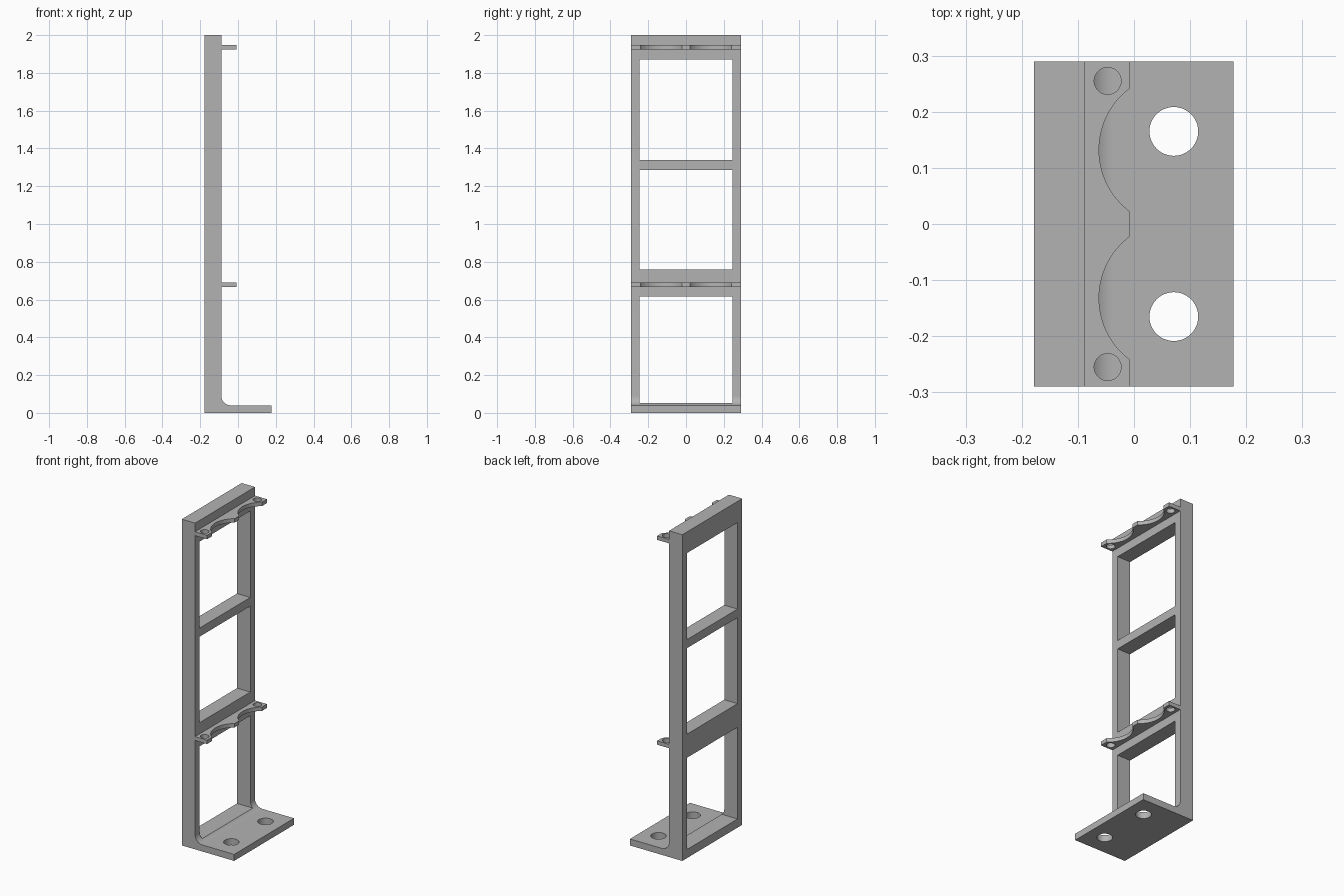
import bpy, bmesh
from math import sin, cos, pi, asin
from mathutils import Vector, Matrix

cube = bpy.data.objects.get("Cube")
if cube:
    bpy.data.objects.remove(cube, do_unlink=True)

grey = bpy.data.materials.new("plain grey")
grey.use_nodes = True
colour = (0.45, 0.45, 0.45, 1)
grey.diffuse_color = colour
grey.node_tree.nodes["Principled BSDF"].inputs["Base Color"].default_value = colour

HALF = 0.29                     # half width
BACK, FACE, TOE = -0.178, -0.088, 0.177
FLOOR, FILLET = 0.04, 0.05


def make(name, bm):
    bmesh.ops.recalc_face_normals(bm, faces=bm.faces)
    mesh = bpy.data.meshes.new(name)
    bm.to_mesh(mesh)
    bm.free()
    ob = bpy.data.objects.new(name, mesh)
    bpy.context.collection.objects.link(ob)
    mesh.materials.append(grey)
    return ob


def extrude(name, points, direction):
    bm = bmesh.new()
    face = bm.faces.new([bm.verts.new(p) for p in points])
    out = bmesh.ops.extrude_face_region(bm, geom=[face])
    verts = [v for v in out["geom"] if isinstance(v, bmesh.types.BMVert)]
    bmesh.ops.translate(bm, verts=verts, vec=Vector(direction))
    return make(name, bm)


def block(x0, x1, y0, y1, z0, z1):
    bm = bmesh.new()
    bmesh.ops.create_cube(bm, size=1)
    bmesh.ops.scale(bm, verts=bm.verts, vec=(x1 - x0, y1 - y0, z1 - z0))
    bmesh.ops.translate(bm, verts=bm.verts, vec=((x0 + x1) / 2, (y0 + y1) / 2, (z0 + z1) / 2))
    return make("window_cutter", bm)


def drill(x, y, z, radius):
    bm = bmesh.new()
    bmesh.ops.create_cone(bm, cap_ends=True, segments=48, radius1=radius, radius2=radius,
                          depth=0.2, matrix=Matrix.Translation((x, y, z)))
    return make("hole_cutter", bm)


def cut(ob, cutters):
    bpy.ops.object.select_all(action="DESELECT")
    bpy.context.view_layer.objects.active = ob
    ob.select_set(True)
    for c in cutters:
        c.hide_render = True
        mod = ob.modifiers.new("cut", "BOOLEAN")
        mod.operation, mod.solver, mod.object = "DIFFERENCE", "EXACT", c
        bpy.ops.object.modifier_apply(modifier=mod.name)
        bpy.data.objects.remove(c, do_unlink=True)
    bpy.ops.object.shade_smooth_by_angle(angle=pi / 6)


# L-shaped frame with a rounded inner corner
profile = [(BACK, 0), (TOE, 0), (TOE, FLOOR)]
for i in range(17):
    a = pi / 2 * i / 16
    profile.append((FACE + FILLET * (1 - sin(a)), FLOOR + FILLET * (1 - cos(a))))
profile += [(FACE, 2), (BACK, 2)]
frame = extrude("upright_frame", [(x, -HALF, z) for x, z in profile], (0, 2 * HALF, 0))

# Windows in the upright and mounting holes in the foot
windows = [(0.053, 0.615), (0.76, 1.287), (1.34, 1.87)]
cutters = [block(-0.3, 0.1, -0.245, 0.245, lo, hi) for lo, hi in windows]
cutters += [drill(0.071, s * 0.165, 0, 0.0435) for s in (-1, 1)]
cut(frame, cutters)

# Scalloped shelves with two small holes each
EDGE, RADIUS, CHORD, MID = -0.007, 0.137, 0.11, 0.132
spread = asin(CHORD / RADIUS)
centre_x = EDGE + RADIUS * cos(spread)
for name, z in (("lower_shelf", 0.667), ("upper_shelf", 1.923)):
    outline = [(FACE - 0.01, -HALF), (EDGE, -HALF)]
    for side in (-1, 1):
        for i in range(33):
            a = spread * (i / 16 - 1)
            outline.append((centre_x - RADIUS * cos(a), side * MID + RADIUS * sin(a)))
    outline += [(EDGE, HALF), (FACE - 0.01, HALF)]
    shelf = extrude(name, [(x, y, z) for x, y in outline], (0, 0, 0.024))
    cut(shelf, [drill(-0.047, s * 0.255, z, 0.024) for s in (-1, 1)])
